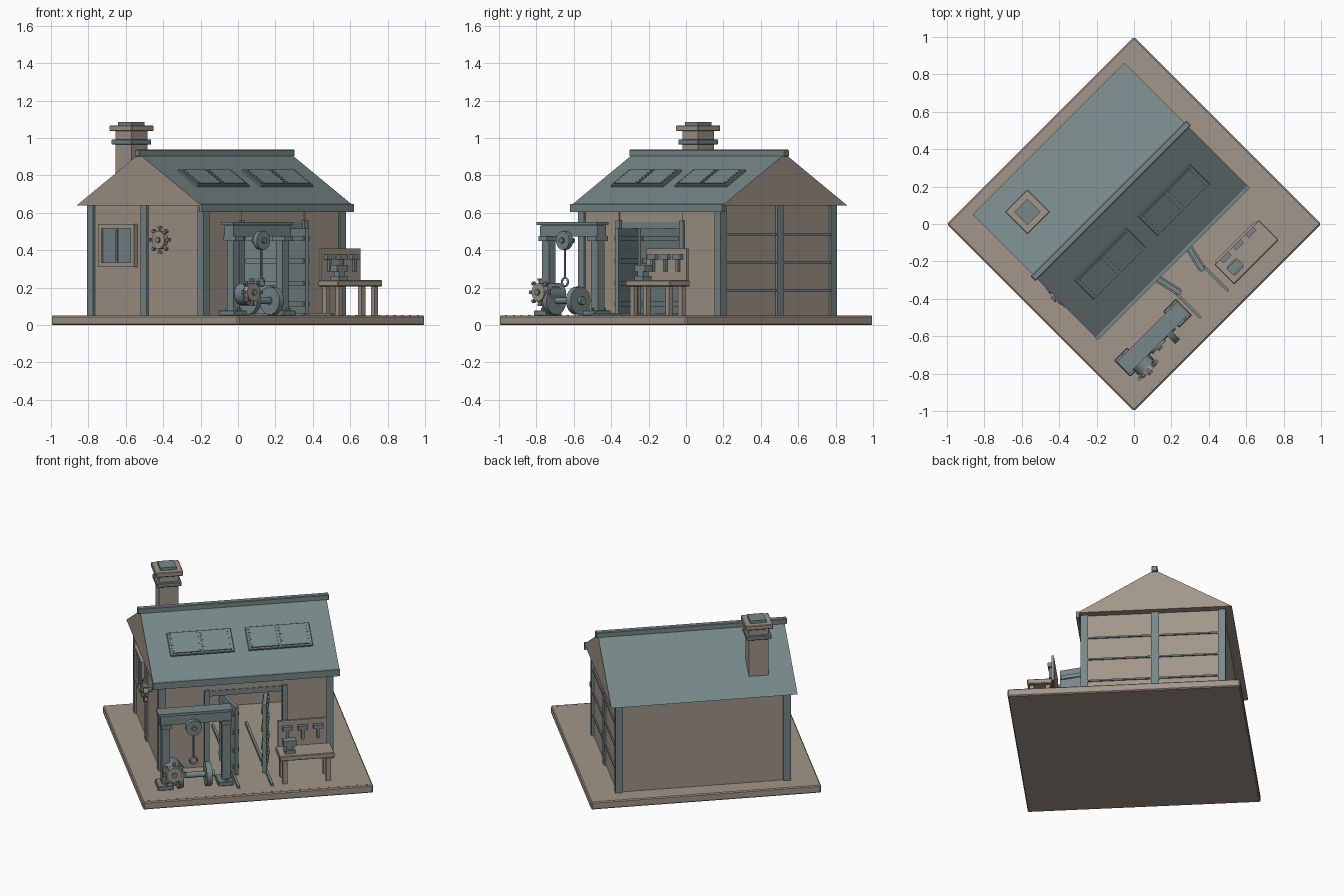
import bpy, bmesh, math
from mathutils import Matrix, Vector

if "Cube" in bpy.data.objects:
    bpy.data.objects.remove(bpy.data.objects["Cube"])

# Everything is laid out on the plot's own axes (u along the ridge, v to the back)
# and then turned 45 degrees so the plot stands as a diamond.
TURN = Matrix.Rotation(math.radians(45), 4, 'Z')


def material(name, rgb):
    m = bpy.data.materials.new(name)
    m.diffuse_color = (*rgb, 1)
    m.use_nodes = True
    m.node_tree.nodes["Principled BSDF"].inputs["Base Color"].default_value = m.diffuse_color
    return m


TAN = material("warm_stone", (0.36, 0.305, 0.25))
SLATE = material("blue_slate", (0.185, 0.245, 0.25))


def finish(name, bm, mats, local=Matrix(), bevel=0, smooth=False):
    bmesh.ops.recalc_face_normals(bm, faces=bm.faces)
    me = bpy.data.meshes.new(name)
    bm.to_mesh(me)
    bm.free()
    ob = bpy.data.objects.new(name, me)
    bpy.context.collection.objects.link(ob)
    for m in mats:
        me.materials.append(m)
    ob.matrix_world = TURN @ local
    if bevel:
        mod = ob.modifiers.new("soft_edge", 'BEVEL')
        mod.width, mod.segments = bevel, 1
    if smooth:
        bpy.ops.object.select_all(action='DESELECT')
        ob.select_set(True)
        bpy.context.view_layer.objects.active = ob
        bpy.ops.object.shade_smooth_by_angle(angle=math.radians(35))
    return ob


def box(name, u, v, z, mat, bevel=0, local=Matrix()):
    bm = bmesh.new()
    size = Matrix.Diagonal((u[1] - u[0], v[1] - v[0], z[1] - z[0], 1))
    mid = Matrix.Translation((sum(u) / 2, sum(v) / 2, sum(z) / 2))
    bmesh.ops.create_cube(bm, size=1, matrix=mid @ size)
    return finish(name, bm, [mat], local, bevel)


def block(name, u, v, half, z, mat, bevel=0):
    return box(name, (u - half, u + half), (v - half, v + half), z, mat, bevel)


def aim(axis):
    return Vector((0, 0, 1)).rotation_difference(Vector(axis)).to_matrix().to_4x4()


def cyl(name, c, r, depth, axis, mat, n=20):
    bm = bmesh.new()
    bmesh.ops.create_cone(bm, cap_ends=True, segments=n, radius1=r, radius2=r, depth=depth)
    return finish(name, bm, [mat], Matrix.Translation(c) @ aim(axis), smooth=True)


def gear(name, c, axis, r, depth):
    # disc with a hub and eight pegs
    place = Matrix.Translation(c) @ aim(axis)
    cyl(name, c, r, depth, axis, TAN)
    cyl(name + "_hub", c, r * 0.35, depth * 1.7, axis, SLATE, 10)
    for i in range(8):
        turn = place @ Matrix.Rotation(i * math.pi / 4, 4, 'Z')
        box(name + "_peg", (r - 0.004, r + 0.016), (-0.005, 0.005), (-0.007, 0.007), TAN, 0, turn)
        box(name + "_peg_tip", (r + 0.014, r + 0.026), (-0.009, 0.009), (-0.009, 0.009), SLATE, 0, turn)


# ground slab with studs along the front edges
box("ground_slab", (-0.707, 0.707), (-0.707, 0.707), (0, 0.05), TAN, 0.006)
for i in range(24):
    block("slab_stud", -0.67 + i * 1.34 / 23, -0.69, 0.004, (0.049, 0.053), SLATE)

# walls
U, F, B, EAVE = 0.526, -0.266, 0.59, 0.64
G = 0.05
box("back_wall", (-U, U), (B - 0.02, B), (G, EAVE), TAN)
for s in (-1, 1):
    box("gable_wall", sorted((s * U, s * (U - 0.02))), (F, B), (G, EAVE), TAN)
    box("front_wall", sorted((s * 0.24, s * U)), (F, F + 0.02), (G, EAVE), TAN)
    box("door_jamb", sorted((s * 0.225, s * 0.255)), (F - 0.012, F + 0.03), (G, 0.56), SLATE)
    for v in (F + 0.01, 0.175, B - 0.01):
        block("wall_post", s * (U - 0.01), v, 0.023, (G, EAVE), SLATE)
box("door_header", (-0.24, 0.24), (F + 0.008, F + 0.028), (0.53, EAVE), TAN)
box("door_lintel", (-0.24, 0.24), (F + 0.004, F + 0.034), (0.515, 0.55), SLATE)
for z in (0.185, 0.335, 0.484):
    box("gable_batten", (U - 0.005, U + 0.008), (F, B), (z - 0.005, z + 0.005), SLATE)

# roof prism: slopes are slate, ends and underside stone
RIDGE, HALF, TOP = 0.175, 0.47, 0.915
bm = bmesh.new()
profile = [(RIDGE - HALF, EAVE), (RIDGE + HALF, EAVE), (RIDGE, TOP)]
a, b = ([bm.verts.new((u, v, z)) for v, z in profile] for u in (-0.573, 0.573))
bm.faces.new(a)
bm.faces.new(b[::-1])
for i in range(3):
    j = (i + 1) % 3
    bm.faces.new((a[i], a[j], b[j], b[i]))
bm.normal_update()
for f in bm.faces:
    f.material_index = 1 if abs(f.normal.z) > 0.3 and abs(f.normal.z) < 0.99 else 0
finish("roof", bm, [TAN, SLATE])
box("front_fascia", (-0.575, 0.575), (-0.302, -0.282), (0.605, 0.648), SLATE)
box("ridge_cap", (-0.588, 0.588), (RIDGE - 0.018, RIDGE + 0.018), (0.9, 0.937), SLATE, 0.004)

# skylights lying on the front slope, local y runs up the slope
pitch = math.atan2(TOP - EAVE, HALF)
for u in (-0.241, 0.241):
    v = -0.056
    z = TOP - (RIDGE - v) * math.tan(pitch)
    on_roof = Matrix.Translation((u, v, z)) @ Matrix.Rotation(pitch, 4, 'X')
    box("skylight_frame", (-0.197, 0.197), (-0.085, 0.085), (-0.01, 0.012), SLATE, 0.003, on_roof)
    for s in (-1, 1):
        box("skylight_pane", sorted((s * 0.004, s * 0.183)), (-0.072, 0.072), (0.011, 0.018), SLATE, 0, on_roof)
        for k in range(6):
            y = -0.06 + k * 0.024
            for x in (0.012, 0.175):
                box("skylight_rivet", (s * x - 0.003, s * x + 0.003), (y - 0.003, y + 0.003),
                    (0.017, 0.021), SLATE, 0, on_roof)

# chimney stack
for name, half, z, mat in (("chimney_shaft", 0.06, (0.64, 1.04), TAN),
                           ("chimney_collar", 0.077, (0.965, 0.993), SLATE),
                           ("chimney_cap", 0.085, (1.037, 1.067), TAN),
                           ("chimney_pot", 0.05, (1.06, 1.085), SLATE)):
    block(name, -0.357, 0.449, half, z, mat, 0.004 if half > 0.07 else 0)

# side window and wall gear
WV = (0.235, 0.505)
box("window_backing", (-0.535, -0.52), WV, (0.31, 0.54), TAN)
for v in (WV[0], WV[1] - 0.025):
    box("window_side", (-0.553, -0.52), (v, v + 0.025), (0.31, 0.54), TAN)
for z in (0.31, 0.517):
    box("window_rail", (-0.553, -0.52), WV, (z, z + 0.023), TAN)
for v in (0.262, 0.374):
    box("window_pane", (-0.544, -0.534), (v, v + 0.104), (0.335, 0.516), SLATE)
box("window_mullion", (-0.55, -0.534), (0.364, 0.376), (0.335, 0.516), SLATE)
gear("wall_gear", (-0.57, 0.02, 0.455), (-1, 0, 0), 0.048, 0.028)
cyl("wall_gear_axle", (-0.545, 0.02, 0.455), 0.014, 0.06, (1, 0, 0), SLATE, 10)

# double doors swung open, and floor rails running out between them
for s in (-1, 1):
    hinge = Matrix.Translation((s * 0.14, -0.2, 0)) @ Matrix.Rotation(math.radians(-90 - s * 13), 4, 'Z')
    box("door_leaf", (0, 0.245), (-0.012, 0.012), (0.06, 0.515), SLATE, 0, hinge)
    for z in (0.1, 0.21, 0.33, 0.45):
        box("door_batten", (0.01, 0.235), (-0.02, 0.02), (z, z + 0.025), SLATE, 0, hinge)
    box("floor_rail", (s * 0.103 - 0.008, s * 0.103 + 0.008), (-0.61, 0.3), (G, 0.065), SLATE)

# hoist frame
HV = -0.502
for u in (-0.535, -0.165):
    block("hoist_post", u, HV, 0.025, (G, 0.48), SLATE)
    box("hoist_foot", (u - 0.055, u + 0.04), (HV - 0.06, HV + 0.06), (G, 0.078), SLATE, 0.004)
    box("hoist_bracket", (u - 0.032, u + 0.032), (HV - 0.045, HV + 0.045), (0.45, 0.475), SLATE)
    for s in (-1, 1):
        block("hoist_bolt", u, HV + s * 0.045, 0.008, (0.07, 0.09), SLATE)
box("hoist_beam", (-0.57, -0.135), (HV - 0.033, HV + 0.033), (0.472, 0.532), SLATE)
box("hoist_top_plate", (-0.585, -0.13), (HV - 0.045, HV + 0.045), (0.535, 0.552), SLATE)
box("hoist_spacer", (-0.56, -0.145), (HV - 0.025, HV + 0.025), (0.53, 0.537), SLATE)
cyl("hoist_pulley", (-0.37, -0.548, 0.452), 0.05, 0.03, (0, 1, 0), SLATE, 24)
cyl("hoist_axle", (-0.37, -0.53, 0.452), 0.015, 0.09, (0, 1, 0), SLATE, 10)
cyl("hoist_rod", (-0.37, -0.545, 0.34), 0.006, 0.18, (0, 0, 1), SLATE, 8)

# lifting ring made from a round curve
bpy.ops.curve.primitive_bezier_circle_add(radius=0.022)
ring = bpy.context.object
ring.name = "lifting_ring"
ring.data.bevel_depth, ring.data.bevel_resolution = 0.006, 1
ring.data.materials.append(SLATE)
ring.matrix_world = TURN @ Matrix.Translation((-0.37, -0.545, 0.23)) @ aim((0, 1, 0))

# winding drum, shaft and flywheel
cyl("winding_drum", (-0.495, -0.53, 0.165), 0.06, 0.12, (0, 1, 0), SLATE)
cyl("drum_flange", (-0.455, -0.54, 0.13), 0.075, 0.03, (1, 0, 0), SLATE, 24)
gear("drum_gear", (-0.5, -0.605, 0.175), (0, -1, 0), 0.048, 0.03)
cyl("drive_shaft", (-0.37, -0.535, 0.13), 0.018, 0.2, (1, 0, 0), SLATE, 12)
cyl("flywheel", (-0.28, -0.535, 0.13), 0.075, 0.035, (1, 0, 0), SLATE, 24)
cyl("flywheel_hub", (-0.27, -0.535, 0.13), 0.022, 0.06, (1, 0, 0), SLATE, 12)

# workbench with tool board
box("bench_top", (0.15, 0.487), (-0.607, -0.456), (0.207, 0.24), TAN, 0.004)
for u in (0.185, 0.452):
    for v in (-0.58, -0.483):
        block("bench_leg", u, v, 0.014, (G, 0.21), TAN)
box("tool_board", (0.165, 0.465), (-0.462, -0.447), (0.24, 0.41), TAN)
for u in (0.22, 0.315, 0.41):
    box("hammer_head", (u - 0.03, u + 0.03), (-0.486, -0.462), (0.35, 0.376), SLATE)
    box("hammer_handle", (u - 0.008, u + 0.008), (-0.48, -0.464), (0.285, 0.352), SLATE)

# bench vise
block("vise_base", 0.22, -0.545, 0.032, (0.238, 0.262), SLATE)
block("vise_body", 0.22, -0.545, 0.02, (0.26, 0.29), SLATE)
box("vise_jaw", (0.18, 0.26), (-0.57, -0.52), (0.285, 0.322), SLATE)
